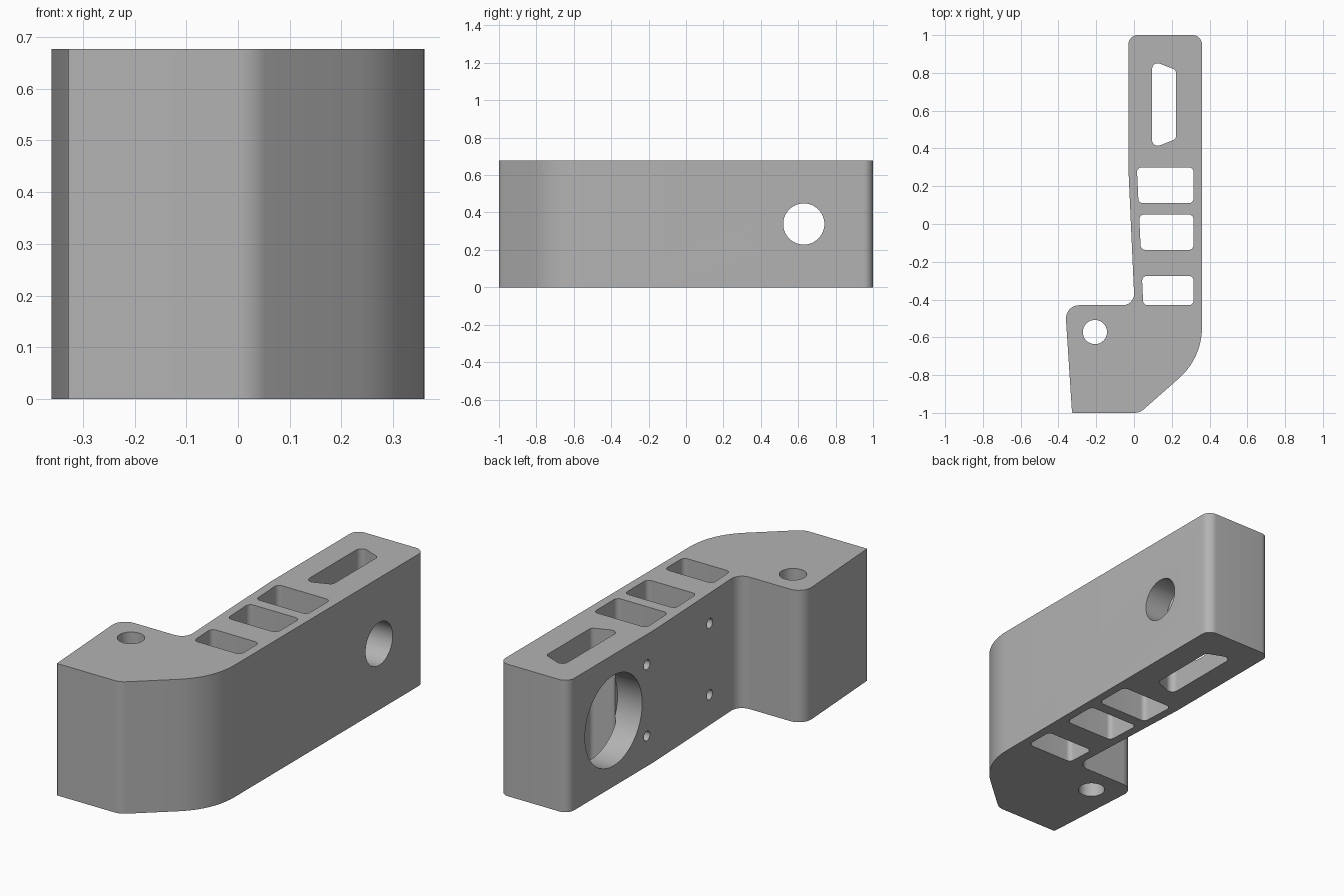
import bpy, bmesh, math
from mathutils import Vector, Matrix

HEIGHT = 0.677
MID = HEIGHT / 2

if "Cube" in bpy.data.objects:
    bpy.data.objects.remove(bpy.data.objects["Cube"], do_unlink=True)

grey = bpy.data.materials.new("plain grey")
grey.use_nodes = True
colour = (0.45, 0.45, 0.45, 1)
grey.diffuse_color = colour
grey.node_tree.nodes["Principled BSDF"].inputs["Base Color"].default_value = colour


def rounded(corners, steps=10):
    """Outline with an arc at each (x, y, radius) corner."""
    points = []
    for i, (x, y, radius) in enumerate(corners):
        p = Vector((x, y))
        a = (Vector(corners[i - 1][:2]) - p).normalized()
        b = (Vector(corners[(i + 1) % len(corners)][:2]) - p).normalized()
        if radius == 0:
            points.append(p)
            continue
        half = a.angle(b) / 2
        centre = p + (a + b).normalized() * radius / math.sin(half)
        start = p + a * radius / math.tan(half) - centre
        end = p + b * radius / math.tan(half) - centre
        sweep = start.angle_signed(end)
        for k in range(steps + 1):
            points.append(centre + Matrix.Rotation(-sweep * k / steps, 2) @ start)
    return points


def make_object(name, bm):
    bmesh.ops.recalc_face_normals(bm, faces=bm.faces)
    mesh = bpy.data.meshes.new(name)
    bm.to_mesh(mesh)
    bm.free()
    mesh.materials.append(grey)
    obj = bpy.data.objects.new(name, mesh)
    bpy.context.collection.objects.link(obj)
    return obj


def prism(name, corners, low, high):
    bm = bmesh.new()
    face = bm.faces.new([bm.verts.new((p.x, p.y, low)) for p in rounded(corners)])
    top = bmesh.ops.extrude_face_region(bm, geom=[face])["geom"]
    verts = [v for v in top if isinstance(v, bmesh.types.BMVert)]
    bmesh.ops.translate(bm, verts=verts, vec=(0, 0, high - low))
    return make_object(name, bm)


def rod(name, radius, start, end, sides=64):
    """Cylinder between two points."""
    start, end = Vector(start), Vector(end)
    axis = end - start
    turn = axis.to_track_quat("Z", "Y").to_matrix().to_4x4()
    bm = bmesh.new()
    bmesh.ops.create_cone(bm, cap_ends=True, segments=sides, radius1=radius,
                          radius2=radius, depth=axis.length,
                          matrix=Matrix.Translation((start + end) / 2) @ turn)
    return make_object(name, bm)


# Bracket body: long arm with an angled foot
body = prism("bracket_body", [
    (-0.328, -1, 0.005), (0.03, -1, 0.08), (0.36, -0.71, 0.36), (0.36, 1, 0.05),
    (-0.03, 1, 0.05), (-0.03, 0.3, 0), (0.003, -0.43, 0.06), (-0.365, -0.43, 0.07),
], 0, HEIGHT)

# Vertical pockets through the arm: (left at back, left at front, back, front)
cutters = []
for back_x, front_x, back, front in [(0.015, 0.024, 0.30, 0.11),
                                     (0.027, 0.036, 0.05, -0.137),
                                     (0.042, 0.049, -0.275, -0.43)]:
    cutters.append(prism("pocket_cutter", [
        (front_x, front, 0.025), (0.315, front, 0.025),
        (0.315, back, 0.025), (back_x, back, 0.025)], -0.1, HEIGHT + 0.1))
cutters.append(prism("slot_cutter", [
    (0.096, 0.40, 0.03), (0.223, 0.45, 0.025),
    (0.223, 0.815, 0.025), (0.096, 0.865, 0.03)], -0.1, HEIGHT + 0.1))

# Foot hole, cross hole, wide bore and small blind holes
cutters.append(rod("foot_hole_cutter", 0.064, (-0.207, -0.572, -0.1), (-0.207, -0.572, HEIGHT + 0.1)))
cutters.append(rod("cross_hole_cutter", 0.11, (0.15, 0.63, MID), (0.5, 0.63, MID)))
cutters.append(rod("wide_bore_cutter", 0.232, (-0.2, 0.63, MID), (0.11, 0.63, MID), 96))
for y in (0.36, -0.18):
    for side in (-1, 1):
        z = MID + side * 0.183
        cutters.append(rod("small_hole_cutter", 0.025, (-0.2, y, z), (0.2, y, z), 24))

bpy.context.view_layer.objects.active = body
for cutter in cutters:
    cutter.hide_render = True
    cut = body.modifiers.new("cut", "BOOLEAN")
    cut.operation = "DIFFERENCE"
    cut.solver = "EXACT"
    cut.object = cutter
    bpy.ops.object.modifier_apply(modifier=cut.name)
    bpy.data.objects.remove(cutter, do_unlink=True)

# Smooth curved walls, sharp edges
bpy.ops.object.select_all(action="DESELECT")
body.select_set(True)
bpy.ops.object.shade_smooth_by_angle(angle=math.radians(30))
